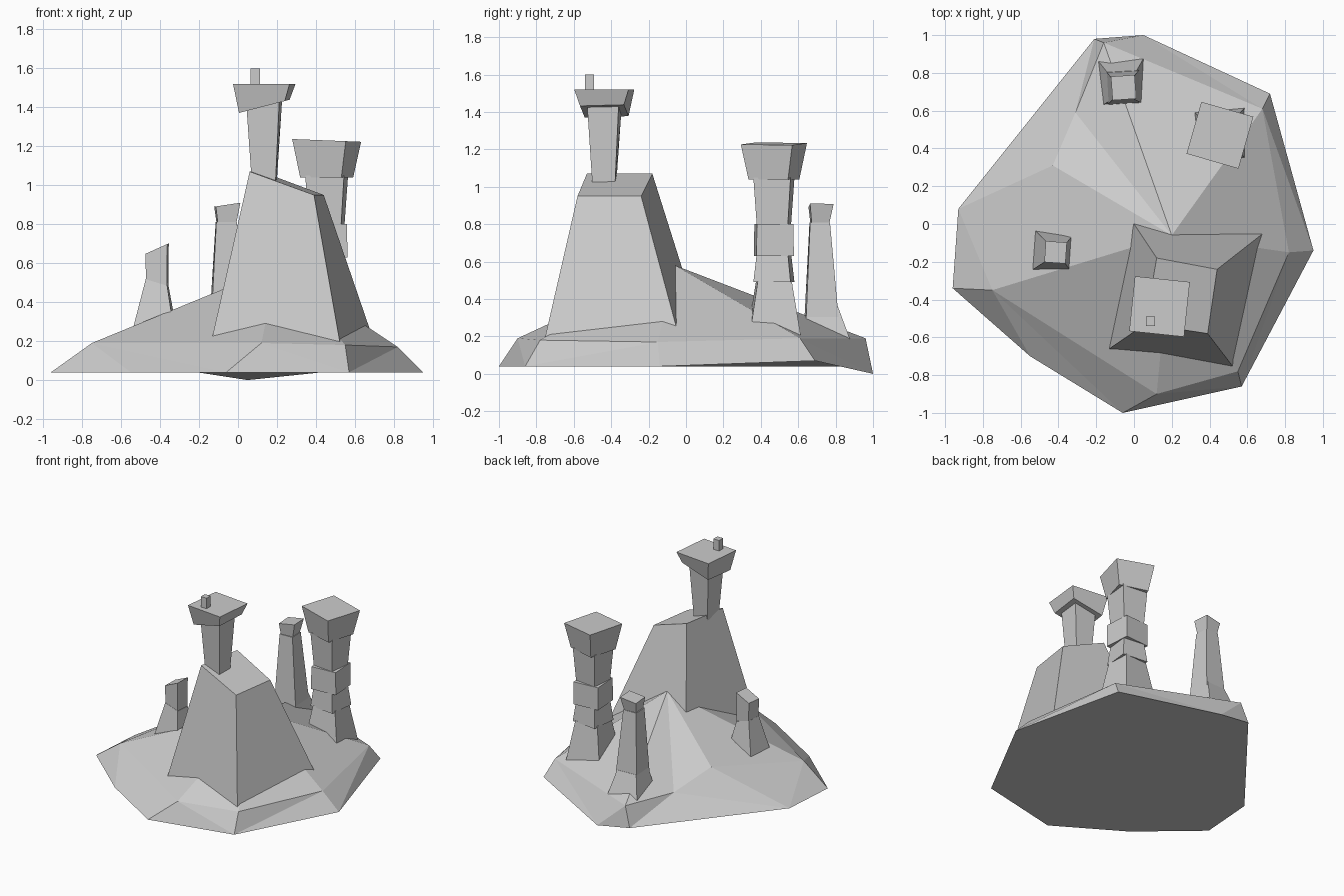
import bpy
import bmesh
from math import cos, sin, radians
from mathutils import Vector

default_cube = bpy.data.objects.get("Cube")
if default_cube:
    bpy.data.objects.remove(default_cube, do_unlink=True)

GREY = (0.6, 0.6, 0.6, 1.0)
stone = bpy.data.materials.new("stone grey")
stone.use_nodes = True
stone.diffuse_color = GREY
stone.node_tree.nodes["Principled BSDF"].inputs["Base Color"].default_value = GREY


def add_mesh(name, points, faces):
    """Make a flat shaded stone object from points and faces."""
    bm = bmesh.new()
    verts = [bm.verts.new(p) for p in points]
    for face in faces:
        bm.faces.new([verts[i] for i in face])
    bmesh.ops.recalc_face_normals(bm, faces=bm.faces)
    mesh = bpy.data.meshes.new(name)
    bm.to_mesh(mesh)
    bm.free()
    mesh.materials.append(stone)
    obj = bpy.data.objects.new(name, mesh)
    bpy.context.collection.objects.link(obj)
    return obj


def square(center, half, z, turn=0, slope=0):
    """Four corners of a turned square, with height sloping along x."""
    c, s = cos(radians(turn)), sin(radians(turn))
    corners = []
    for sx, sy in ((-1, -1), (1, -1), (1, 1), (-1, 1)):
        dx = half * (sx * c - sy * s)
        dy = half * (sx * s + sy * c)
        corners.append(Vector((center[0] + dx, center[1] + dy, z + slope * dx)))
    return corners


def loft(name, lower, upper):
    """Closed block between two four-cornered outlines."""
    sides = [(i, (i + 1) % 4, (i + 1) % 4 + 4, i + 4) for i in range(4)]
    return add_mesh(name, lower + upper, sides + [(3, 2, 1, 0), (4, 5, 6, 7)])


# Island mound: a rim, a shoulder ring and a peak
rim = [(-.06, -1, .04), (.57, -.86, .04), (.95, -.14, .04), (.72, .69, .07),
       (.05, 1, 0), (-.21, .98, .04), (-.93, .08, .04), (-.96, -.34, .04),
       (-.55, -.7, .04)]
shoulder = [(.12, -.9, .19), (.55, -.78, .18), (.82, -.15, .17), (.68, .61, .19),
            (-.16, .96, .19), (-.31, .59, .19), (-.43, .31, .31), (-.75, -.35, .19)]
peak = (.2, -.06, .58)
n_rim, n_shoulder = len(rim), len(shoulder)
peak_index = n_rim + n_shoulder

faces = [tuple(reversed(range(n_rim)))]
for i in range(n_shoulder):
    faces.append((n_rim + i, n_rim + (i + 1) % n_shoulder, peak_index))

# Skirt: walk both rings, stepping along the rim (R) or the shoulder (S)
r = s = 0
for step in "RSSRSRRSRSRSSRRRS":
    a, b = r % n_rim, n_rim + s % n_shoulder
    if step == "R":
        r += 1
        faces.append((a, r % n_rim, b))
    else:
        s += 1
        faces.append((a, n_rim + s % n_shoulder, b))
add_mesh("island_mound", rim + shoulder + [peak], faces)

# Large rock, its feet run on into the mound
rock_top = [Vector(p) for p in
            ((.06, -.53, 1.07), (.39, -.58, .95), (.44, -.24, .95), (.12, -.18, 1.07))]
rock_foot = [Vector(p) for p in
             ((-.13, -.66, .23), (.52, -.75, .21), (.67, -.06, .28), (0, 0, .5))]
loft("large_rock", [t.lerp(f, 1.1) for t, f in zip(rock_top, rock_foot)], rock_top)

# Tower on the rock
tower = (.135, -.437)
loft("tower_shaft", square(tower, .06, 1.0, -3), square(tower, .085, 1.43, -5, .2))
loft("tower_cap", square(tower, .118, 1.405, -6, .26), square(tower, .146, 1.52, -6))
chimney = (.088, -.515)
loft("tower_chimney", square(chimney, .024, 1.5), square(chimney, .024, 1.6))

# Stacked pillar, listed as lower half width, lower z, upper half width, upper z, turn
pillar = (.455, .47)
stack = {
    "foot": (.145, .15, .09, .5, 3),
    "lower_block": (.1, .49, .085, .63, -6),
    "middle_block": (.1, .63, .098, .8, 4),
    "upper_block": (.083, .79, .1, 1.05, -6),
}
for part, (low, z_low, high, z_high, turn) in stack.items():
    loft("pillar_" + part, square(pillar, low, z_low, turn), square(pillar, high, z_high, turn))
loft("pillar_cap", square(pillar, .11, 1.04, -16), square(pillar, .143, 1.23, -16, -.04))

# Thin pillar at the back
thin_foot, thin = (-.065, .755), (-.06, .715)
loft("thin_pillar_foot", square(thin_foot, .132, .14, 3), square((-.06, .73), .078, .36, 3))
loft("thin_pillar_shaft", square((-.055, .725), .088, .28, 3), square(thin, .053, .81, 2))
loft("thin_pillar_cap", square(thin, .045, .79, 4), square((-.055, .722), .063, .9, 4, .15))

# Small pillar at the side
small = (-.415, -.15)
loft("small_pillar_foot", square((-.43, -.145), .118, .2, -4), square(small, .055, .5, -4, -.3))
loft("small_pillar_top", square(small, .053, .45, -4), square(small, .056, .675, -4, .45))
